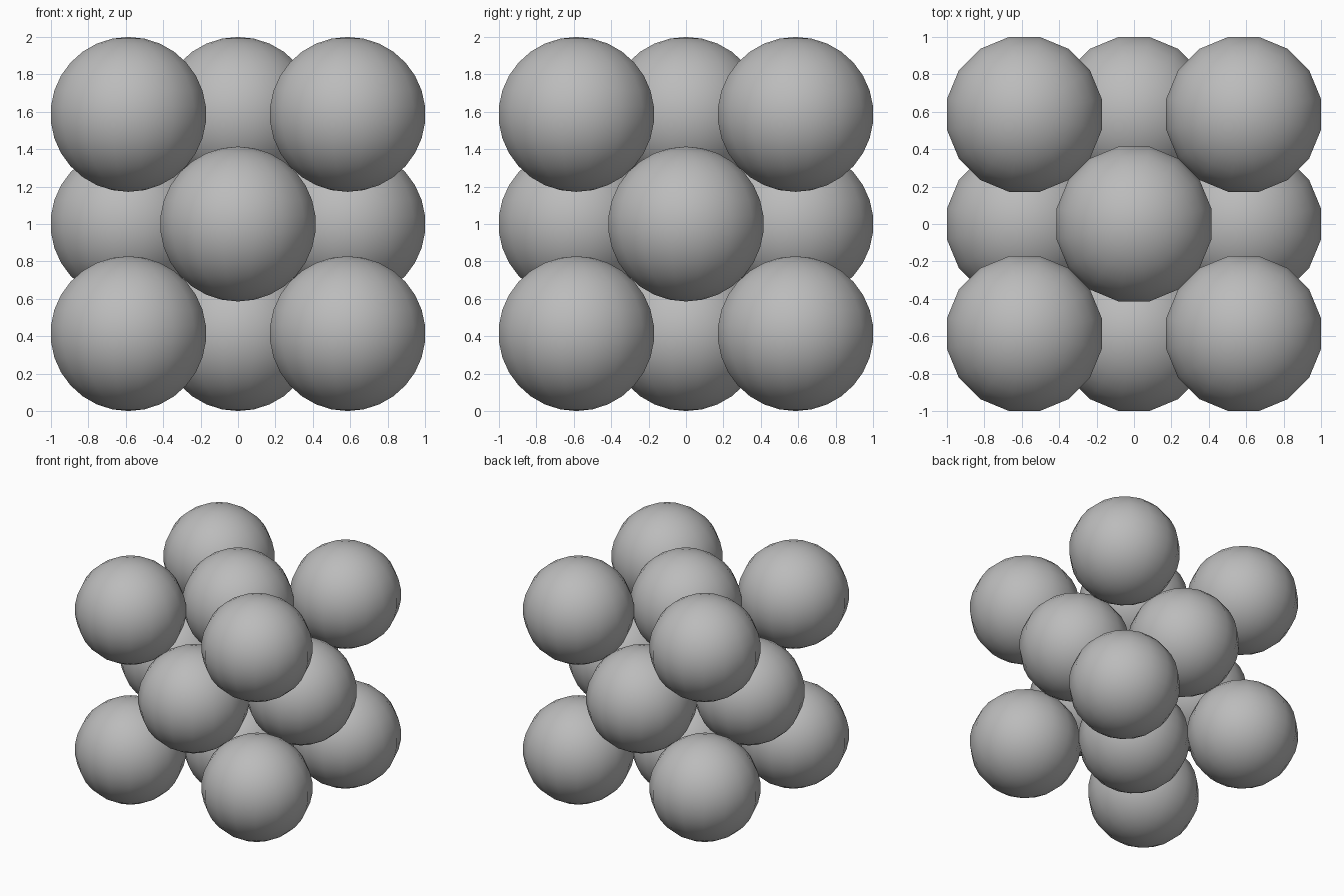
import bpy, bmesh, math
from mathutils import Matrix

cube = bpy.data.objects.get("Cube")
if cube:
    bpy.data.objects.remove(cube, do_unlink=True)

SPACING = 0.586          # half edge of the cubic cell
REACH = 0.414            # ball half width
SEGMENTS, RINGS = 16, 15

# Single grey material
grey = bpy.data.materials.new("neutral_grey")
grey.use_nodes = True
colour = (0.5, 0.5, 0.5, 1)
grey.diffuse_color = colour
grey.node_tree.nodes["Principled BSDF"].inputs["Base Color"].default_value = colour

# Shared ball mesh, turned half a segment so flat sides face the axes
ball = bpy.data.meshes.new("ball")
bm = bmesh.new()
bmesh.ops.create_uvsphere(bm, u_segments=SEGMENTS, v_segments=RINGS, radius=1)
bm.transform(Matrix.Rotation(math.pi / SEGMENTS, 4, 'Z'))
width = max(v.co.x for v in bm.verts)
bmesh.ops.scale(bm, vec=(REACH / width, REACH / width, REACH), verts=bm.verts)
for face in bm.faces:
    face.smooth = True
bm.to_mesh(ball)
bm.free()
ball.materials.append(grey)


def place(name, x, y, z):
    obj = bpy.data.objects.new(name, ball)
    obj.location = (x * SPACING, y * SPACING, 1 + z * SPACING)
    bpy.context.collection.objects.link(obj)


SIDE = {-1: "right", 1: "left"}
DEPTH = {-1: "front", 1: "back"}
LEVEL = {-1: "bottom", 1: "top"}

# Eight corner balls
for x in SIDE:
    for y in DEPTH:
        for z in LEVEL:
            place(f"corner_ball_{LEVEL[z]}_{DEPTH[y]}_{SIDE[x]}", x, y, z)

# Six balls at the face centres
for s in (-1, 1):
    place(f"face_ball_{SIDE[s]}", s, 0, 0)
    place(f"face_ball_{DEPTH[s]}", 0, s, 0)
    place(f"face_ball_{LEVEL[s]}", 0, 0, s)
